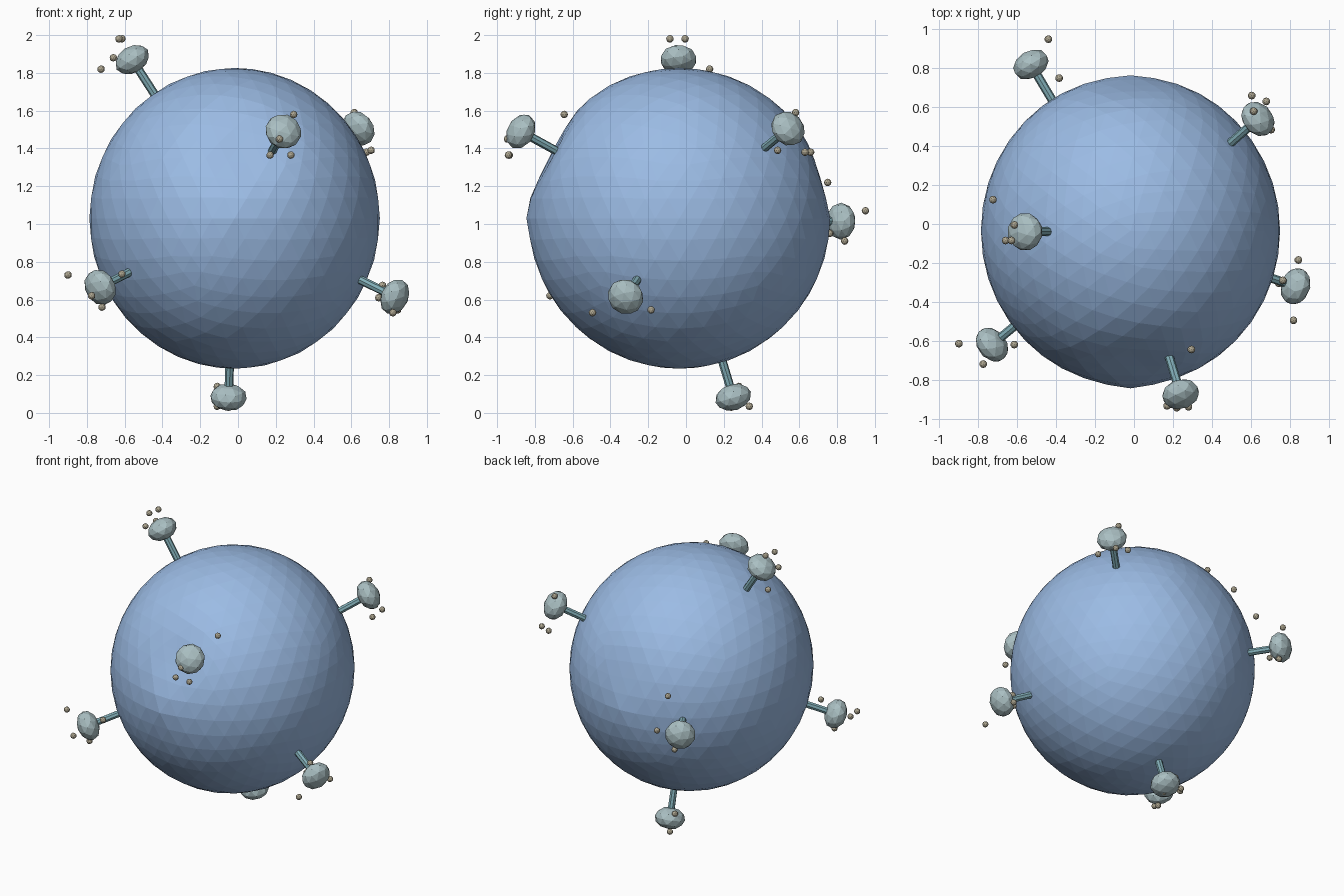
import bpy, math
from mathutils import Vector

if "Cube" in bpy.data.objects:
    bpy.data.objects.remove(bpy.data.objects["Cube"])

CENTRE = Vector((-0.018, -0.035, 1.03))


def material(name, rgb):
    m = bpy.data.materials.new(name)
    m.diffuse_color = (*rgb, 1)
    m.use_nodes = True
    m.node_tree.nodes["Principled BSDF"].inputs["Base Color"].default_value = m.diffuse_color
    return m


blue = material("body_blue", (0.33, 0.50, 0.78))
grey = material("head_grey", (0.40, 0.52, 0.54))
teal = material("stem_teal", (0.22, 0.42, 0.47))
tan = material("bead_tan", (0.42, 0.38, 0.28))


def finish(name, mat):
    ob = bpy.context.object
    ob.name = name
    ob.data.materials.append(mat)
    return ob


def ball(name, loc, radius, subdivisions, mat):
    bpy.ops.mesh.primitive_ico_sphere_add(subdivisions=subdivisions, radius=radius, location=loc)
    return finish(name, mat)


# Faceted round body with slight noses and dents at front and back
body = ball("body", CENTRE, 1, 4, blue)
noses = [(Vector((0, -1, 0.06)), 0.028), (Vector((0, 1, -0.03)), 0.012)]
dents = [(Vector((0.05, -0.9, 0.45)), 0.045, 0.28), (Vector((0, 0.95, 0.28)), 0.02, 0.25)]
for v in body.data.vertices:
    n = v.co.normalized()
    push = 0
    for p, height in noses:
        push += height * math.exp(-(n - p).length / 0.13)
    for p, depth, width in dents:
        push -= depth * math.exp(-((n - p).length / width) ** 2)
    v.co = Vector((n.x * 0.769, n.y * 0.795, n.z * 0.796)) + n * push

# Each spike: head centre, then its four loose beads
spikes = [
    ((-0.56, -0.04, 1.87), [(-0.725, 0.125, 1.82), (-0.615, -0.005, 1.98),
                            (-0.63, -0.085, 1.98), (-0.66, -0.085, 1.88)]),
    ((0.24, -0.875, 1.49), [(0.295, -0.645, 1.58), (0.22, -0.945, 1.45),
                            (0.17, -0.935, 1.365), (0.28, -0.94, 1.365)]),
    ((0.637, 0.54, 1.505), [(0.615, 0.58, 1.59), (0.68, 0.63, 1.38),
                            (0.605, 0.66, 1.38), (0.705, 0.485, 1.39)]),
    ((-0.73, -0.62, 0.665), [(-0.9, -0.615, 0.73), (-0.775, -0.72, 0.62),
                             (-0.615, -0.62, 0.735), (-0.72, -0.62, 0.56)]),
    ((0.83, -0.32, 0.615), [(0.82, -0.495, 0.53), (0.845, -0.185, 0.545),
                            (0.765, -0.29, 0.675), (0.745, -0.305, 0.61)]),
    ((-0.05, 0.25, 0.083), [(-0.11, 0.335, 0.035), (-0.11, 0.28, 0.14),
                            (-0.03, 0.28, 0.13), (-0.05, 0.24, 0.03)]),
    ((-0.53, 0.82, 1.015), [(-0.385, 0.75, 1.22), (-0.44, 0.95, 1.07),
                            (-0.5, 0.84, 0.91), (-0.49, 0.76, 0.95)]),
]

for i, (head_at, beads) in enumerate(spikes, 1):
    head_at = Vector(head_at)
    out = (head_at - CENTRE).normalized()
    turn = out.to_track_quat('Z', 'Y').to_euler()
    # Stem from just under the body surface into the head
    bpy.ops.mesh.primitive_cylinder_add(vertices=8, radius=0.023, depth=0.24,
                                        location=CENTRE + out * 0.84, rotation=turn)
    finish(f"spike_stem_{i}", teal)
    # Flattened head facing outwards
    head = ball(f"spike_head_{i}", head_at, 0.098, 2, grey)
    head.rotation_euler = turn
    head.scale = (1, 1, 0.72)
    # Loose beads
    for k, loc in enumerate(beads, 1):
        ball(f"bead_{i}_{k}", loc, 0.02, 2, tan)
